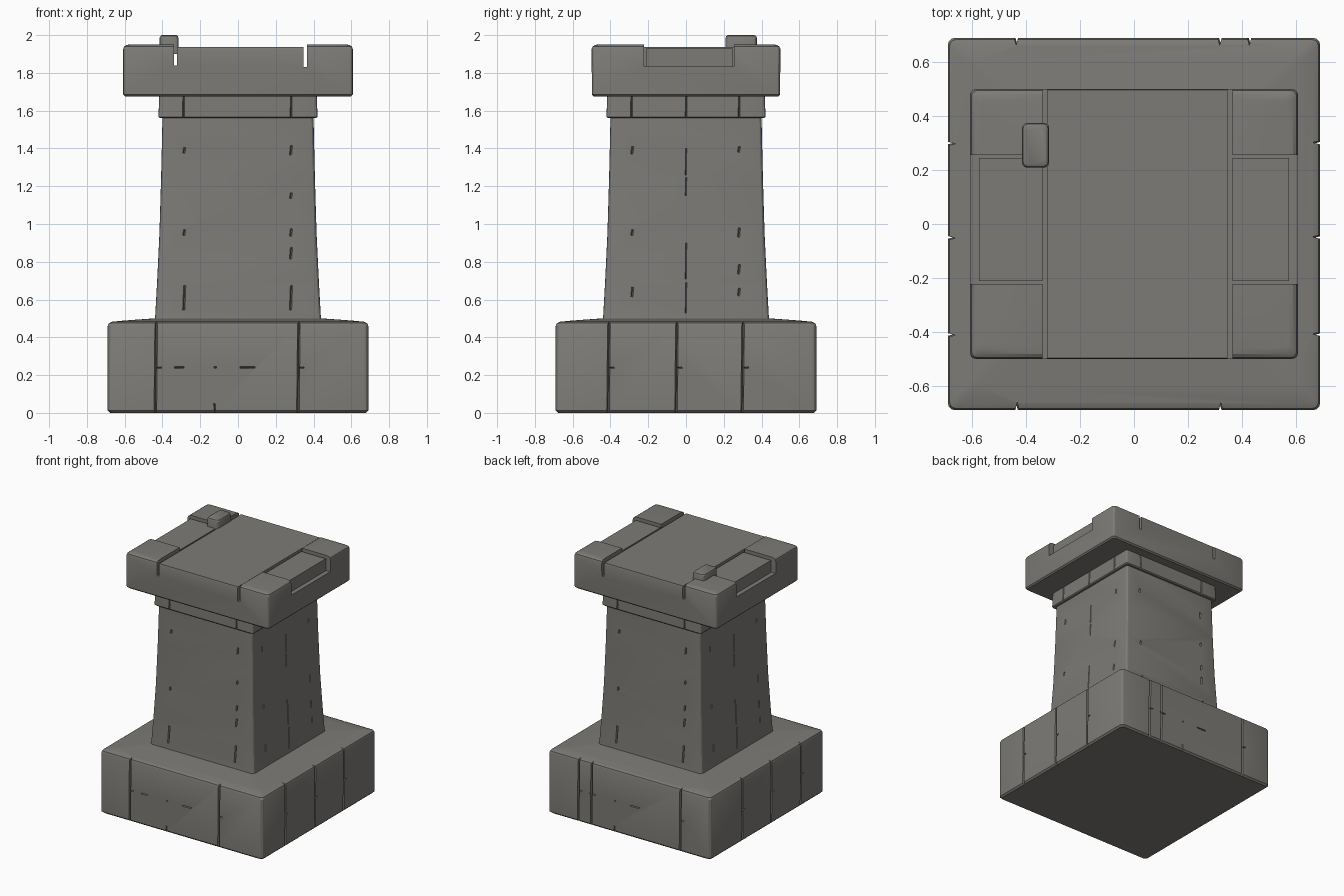
import bpy, bmesh, math
from mathutils import Vector, Matrix

if "Cube" in bpy.data.objects:
    bpy.data.objects.remove(bpy.data.objects["Cube"])

stone = bpy.data.materials.new("grey stone")
stone.diffuse_color = (0.205, 0.198, 0.183, 1)
stone.use_nodes = True
stone.node_tree.nodes["Principled BSDF"].inputs["Base Color"].default_value = stone.diffuse_color


def finish(bm, name):
    bmesh.ops.recalc_face_normals(bm, faces=bm.faces)
    me = bpy.data.meshes.new(name)
    bm.to_mesh(me)
    bm.free()
    ob = bpy.data.objects.new(name, me)
    bpy.context.collection.objects.link(ob)
    me.materials.append(stone)
    return ob


def stack(name, rings, r, centre=(0, 0), seg=3):
    """Solid of stacked rounded rectangles (half x, half y, z)."""
    bm = bmesh.new()
    loops = []
    for hx, hy, z in rings:
        loop = []
        for q, (sx, sy) in enumerate([(1, 1), (-1, 1), (-1, -1), (1, -1)]):
            for k in range(seg + 1):
                a = math.pi / 2 * (q + k / seg)
                loop.append(bm.verts.new((centre[0] + sx * (hx - r) + r * math.cos(a),
                                          centre[1] + sy * (hy - r) + r * math.sin(a), z)))
        loops.append(loop)
    n = len(loops[0])
    for a, b in zip(loops, loops[1:]):
        for i in range(n):
            bm.faces.new((a[i], a[(i + 1) % n], b[(i + 1) % n], b[i]))
    bm.faces.new(loops[0][::-1])
    bm.faces.new(loops[-1])
    return finish(bm, name)


def add_box(bm, x0, x1, y0, y1, z0, z1):
    m = Matrix.Translation(((x0 + x1) / 2, (y0 + y1) / 2, (z0 + z1) / 2)) @ \
        Matrix.Diagonal((x1 - x0, y1 - y0, z1 - z0, 1))
    bmesh.ops.create_cube(bm, size=1, matrix=m)


def add_crack(bm, side, a, b, half, w=0.008, depth=0.025):
    """V-shaped crack from a to b, each (u, z), on side 0 front, 1 right, 2 back, 3 left."""
    rot = Matrix.Rotation(side * math.pi / 2, 3, 'Z')
    d = (Vector(b) - Vector(a)).normalized()
    p = Vector((-d.y, d.x)) * w
    ends = []
    for u, z in (a, b):
        h = half(z)
        pts = [(u - p.x, -h - 0.02, z - p.y), (u + p.x, -h - 0.02, z + p.y), (u, -h + depth, z)]
        ends.append([bm.verts.new(rot @ Vector(v)) for v in pts])
    A, B = ends
    bm.faces.new(A[::-1])
    bm.faces.new(B)
    for i in range(3):
        j = (i + 1) % 3
        bm.faces.new((A[i], A[j], B[j], B[i]))


def carve(ob, bm):
    cutter = finish(bm, ob.name + "_cutter")
    cutter.hide_render = True
    mod = ob.modifiers.new("carve", 'BOOLEAN')
    mod.operation = 'DIFFERENCE'
    mod.solver = 'EXACT'
    mod.use_self = True
    mod.object = cutter
    bpy.context.view_layer.objects.active = ob
    bpy.ops.object.modifier_apply(modifier=mod.name)
    bpy.data.objects.remove(cutter)


def square(*prof):
    return [(h, h, z) for h, z in prof]


# plinth with block joints on all four sides
plinth = stack("plinth", square((0.678, 0), (0.69, 0.012), (0.69, 0.46), (0.684, 0.475),
                                (0.665, 0.483), (0.60, 0.489), (0.45, 0.5), (0.40, 0.503)), 0.025)
bm = bmesh.new()
joints = {0: (-0.435, 0.32), 1: (-0.41, -0.05, 0.30),
          2: (-0.43, -0.32, 0.435), 3: (-0.30, 0.05, 0.41)}
for side, us in joints.items():
    for u in us:
        add_crack(bm, side, (u - 0.003, -0.02), (u + 0.003, 0.55), lambda z: 0.69, 0.012, 0.028)
        add_crack(bm, side, (u, 0.238), (u + 0.03, 0.24), lambda z: 0.69, 0.01, 0.015)
for side in (0, 2):
    for u, l in ((-0.31, 0.05), (-0.12, 0.012), (0.05, 0.08)):
        add_crack(bm, side, (u - l / 2, 0.24), (u + l / 2, 0.241), lambda z: 0.69, 0.01, 0.015)
    add_crack(bm, side, (-0.12, -0.01), (-0.125, 0.05), lambda z: 0.69, 0.01, 0.015)
carve(plinth, bm)

# tapering shaft with chips and long seams
shaft_prof = [(0.443, 0.47), (0.438, 0.52), (0.428, 0.70), (0.416, 0.95), (0.407, 1.25), (0.399, 1.60)]
shaft = stack("shaft", square(*shaft_prof), 0.02)


def shaft_half(z):
    for (h0, z0), (h1, z1) in zip(shaft_prof, shaft_prof[1:]):
        if z <= z1:
            return h0 + (h1 - h0) * (z - z0) / (z1 - z0)
    return shaft_prof[-1][0]


bm = bmesh.new()
chips_front = [(-0.285, 1.39, 0.03), (-0.285, 0.955, 0.03), (-0.285, 0.61, 0.13), (0.28, 1.39, 0.05),
               (0.28, 1.15, 0.03), (0.28, 0.955, 0.04), (0.28, 0.845, 0.06), (0.28, 0.61, 0.13)]
chips_side = [(-0.285, 1.39, 0.04), (-0.285, 0.955, 0.03), (-0.285, 0.64, 0.05), (0.28, 1.395, 0.03),
              (0.28, 0.955, 0.05), (0.28, 0.76, 0.05), (0.28, 0.64, 0.04)]
for side in range(4):
    for u, z, l in (chips_side if side % 2 else chips_front):
        add_crack(bm, side, (u - 0.002, z - l / 2), (u + 0.003, z + l / 2), shaft_half, 0.016, 0.012)
    if side % 2:
        for z0, z1 in ((0.53, 0.69), (0.71, 0.90), (1.15, 1.245), (1.26, 1.40)):
            add_crack(bm, side, (-0.001, z0), (0.001, z1), shaft_half, 0.01, 0.01)
carve(shaft, bm)

# collar of blocks under the cap
collar = stack("collar", square((0.414, 1.56), (0.421, 1.567), (0.417, 1.69)), 0.015)
bm = bmesh.new()
for side in range(4):
    for u in ((-0.29, 0, 0.28) if side % 2 else (-0.29, 0.28)):
        add_crack(bm, side, (u, 1.53), (u + 0.003, 1.72), lambda z: 0.42, 0.011, 0.016)
carve(collar, bm)

# cap slab: two through grooves, sunken centre, stepped side stones
cap = stack("cap", [(0.598, 0.488, 1.675), (0.608, 0.498, 1.685), (0.608, 0.5, 1.925),
                    (0.603, 0.495, 1.939), (0.590, 0.482, 1.948), (0.57, 0.46, 1.951)], 0.022)
bm = bmesh.new()
add_box(bm, -0.340, -0.322, -0.7, 0.7, 1.84, 2.1)
add_box(bm, 0.347, 0.366, -0.7, 0.7, 1.83, 2.1)
add_box(bm, -0.33, 0.355, -0.71, 0.71, 1.936, 2.11)
for s, inner in ((1, 0.357), (-1, 0.331)):
    def side_box(a, b, y0, y1, z, top):
        add_box(bm, min(s * a, s * b), max(s * a, s * b), y0, y1, z, top)
    side_box(inner, 0.65, -0.213, 0.25, 1.93, 2.12)
    side_box(0.574, 0.70, -0.216, 0.253, 1.837, 2.13)
    for y in (-0.217, 0.25):
        side_box(inner + 0.001, 0.72, y - 0.005, y + 0.005, 1.835, 2.14)
carve(cap, bm)

# loose pebble on the cap
stack("loose_stone", [(0.05, 0.083, 1.90), (0.05, 0.083, 1.985), (0.046, 0.079, 1.995),
                      (0.038, 0.07, 2.0)], 0.018, (-0.365, 0.292))

for ob in bpy.data.objects:
    bpy.ops.object.select_all(action='DESELECT')
    ob.select_set(True)
    bpy.context.view_layer.objects.active = ob
    bpy.ops.object.shade_smooth_by_angle(angle=math.radians(25))
